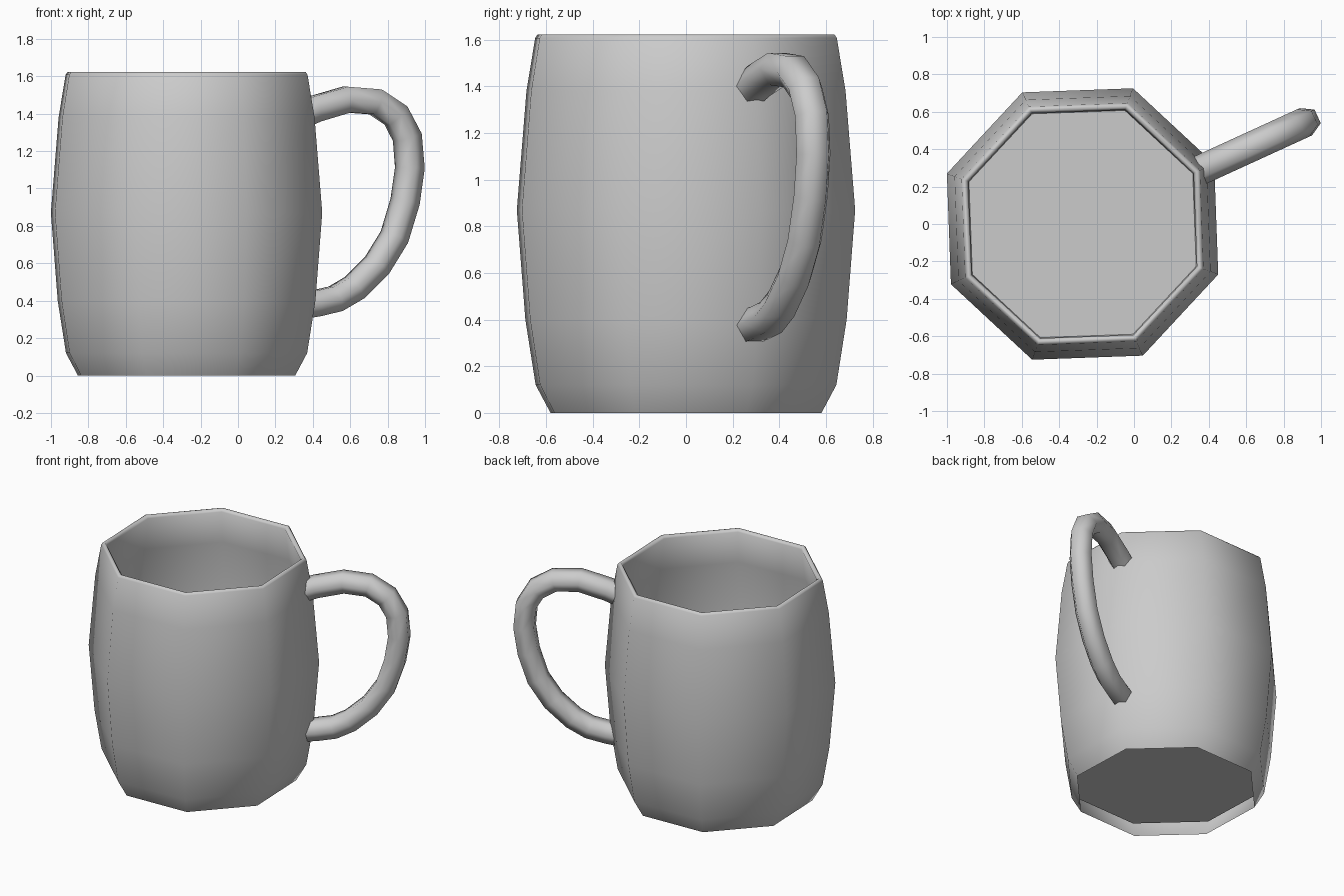
import bpy, bmesh, math
from mathutils import Vector

if "Cube" in bpy.data.objects:
    bpy.data.objects.remove(bpy.data.objects["Cube"])

CENTRE = Vector((-0.275, 0, 0))
TURN = math.radians(24.6)      # direction of the handle and of one octagon corner
RADIAL = Vector((math.cos(TURN), math.sin(TURN), 0))
SIDE = Vector((-math.sin(TURN), math.cos(TURN), 0))
UP = Vector((0, 0, 1))


def skin(name, rings, cap_last=False):
    """Join successive rings of points with quads."""
    bm = bmesh.new()
    loops = [[bm.verts.new(p) for p in ring] for ring in rings]
    n = len(loops[0])
    for a, b in zip(loops, loops[1:]):
        for i in range(n):
            j = (i + 1) % n
            bm.faces.new((a[i], a[j], b[j], b[i]))
    if cap_last:
        bm.faces.new(loops[-1])
    mesh = bpy.data.meshes.new(name)
    bm.to_mesh(mesh)
    bm.free()
    obj = bpy.data.objects.new(name, mesh)
    bpy.context.collection.objects.link(obj)
    bpy.ops.object.select_all(action='DESELECT')
    obj.select_set(True)
    bpy.context.view_layer.objects.active = obj
    bpy.ops.object.shade_smooth_by_angle(angle=math.radians(65))
    return obj


# Mug body: outer wall from the open foot, over the rim, down to the inner floor
profile = [(0.62, 0), (0.688, 0.12), (0.735, 0.40), (0.774, 0.87), (0.73, 1.38),
           (0.69, 1.608), (0.68, 1.622), (0.665, 1.622), (0.652, 1.605),
           (0.685, 1.37), (0.724, 0.87), (0.688, 0.41), (0.648, 0.11)]
angles = [TURN + k * math.pi / 4 for k in range(8)]
skin("mug_body", [[CENTRE + Vector((r * math.cos(a), r * math.sin(a), z)) for a in angles]
                  for r, z in profile], cap_last=True)

# Handle: hexagonal tube swept along a path of (distance from mug axis, height)
path = [(0.69, 1.40), (0.754, 1.425), (0.94, 1.475), (1.11, 1.463), (1.231, 1.39),
        (1.298, 1.274), (1.313, 1.11), (1.285, 0.93), (1.222, 0.74), (1.119, 0.588),
        (0.985, 0.468), (0.876, 0.41), (0.758, 0.385), (0.69, 0.375)]
rings = []
for i, (s, z) in enumerate(path):
    s0, z0 = path[max(i - 1, 0)]
    s1, z1 = path[min(i + 1, len(path) - 1)]
    tangent = (RADIAL * (s1 - s0) + UP * (z1 - z0)).normalized()
    normal = SIDE.cross(tangent)
    mid = CENTRE + RADIAL * s + UP * z
    hexagon = [math.pi / 2 + k * math.pi / 3 for k in range(6)]
    rings.append([mid + 0.08 * (normal * math.cos(a) + SIDE * math.sin(a)) for a in hexagon])
handle = skin("handle", rings)
bm = bmesh.new()
bm.from_mesh(handle.data)
bmesh.ops.recalc_face_normals(bm, faces=bm.faces)
bm.to_mesh(handle.data)
bm.free()
